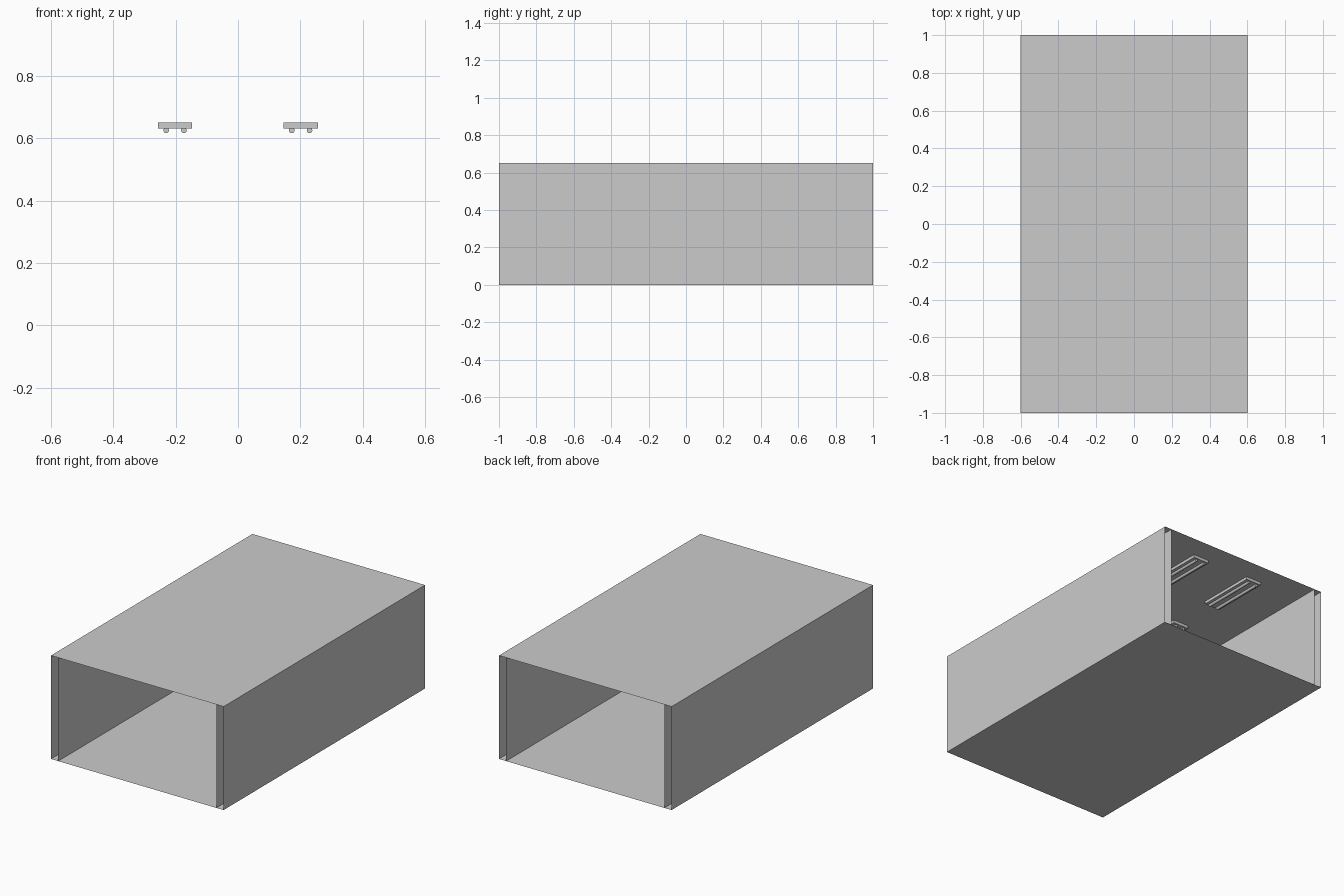
import bpy, math
from mathutils import Matrix, Vector

if "Cube" in bpy.data.objects:
    bpy.data.objects.remove(bpy.data.objects["Cube"])

W, L, H = 0.6, 1.0, 0.65      # half width, half length, height
INNER = 0.55                  # inner wall offset


def mesh_object(name, verts, faces):
    me = bpy.data.meshes.new(name)
    me.from_pydata(verts, [], faces)
    ob = bpy.data.objects.new(name, me)
    bpy.context.collection.objects.link(ob)
    return ob


def slab(name, z):
    # single-sided horizontal sheet
    return mesh_object(name, [(-W, -L, z), (W, -L, z), (W, L, z), (-W, L, z)], [(0, 1, 2, 3)])


def wall(name, x):
    # single-sided vertical sheet running along y
    return mesh_object(name, [(x, -L, 0), (x, L, 0), (x, L, H), (x, -L, H)], [(0, 1, 2, 3)])


def box(name, center, size):
    bpy.ops.mesh.primitive_cube_add(size=1)
    ob = bpy.context.object
    ob.name = name
    ob.data.transform(Matrix.Translation(Vector(center)) @ Matrix.Diagonal((*size, 1)))
    return ob


def tube(name, x, y, z, radius, length):
    bpy.ops.mesh.primitive_cylinder_add(vertices=16, radius=radius, depth=length,
                                        location=(x, y, z), rotation=(math.pi / 2, 0, 0))
    ob = bpy.context.object
    ob.name = name
    bpy.ops.object.shade_smooth_by_angle(angle=math.radians(40))
    return ob


# corridor shell: open at both ends
slab("floor", 0)
slab("ceiling", H)
for side, s in (("left", -1), ("right", 1)):
    wall("outer_wall_" + side, s * W)
    wall("inner_wall_" + side, s * INNER)

# ceiling lights: two columns of three twin-tube fixtures
for cx in (-0.2, 0.2):
    for cy in (-0.667, 0, 0.667):
        x = cx + (-0.002 if cx < 0 else 0.001)
        box("light_housing", (x, cy, H - 0.009), (0.11, 0.38, 0.018))
        for dx in (-0.0285, 0.0285):
            tube("light_tube", x + dx, cy, 0.6255, 0.009, 0.36)
